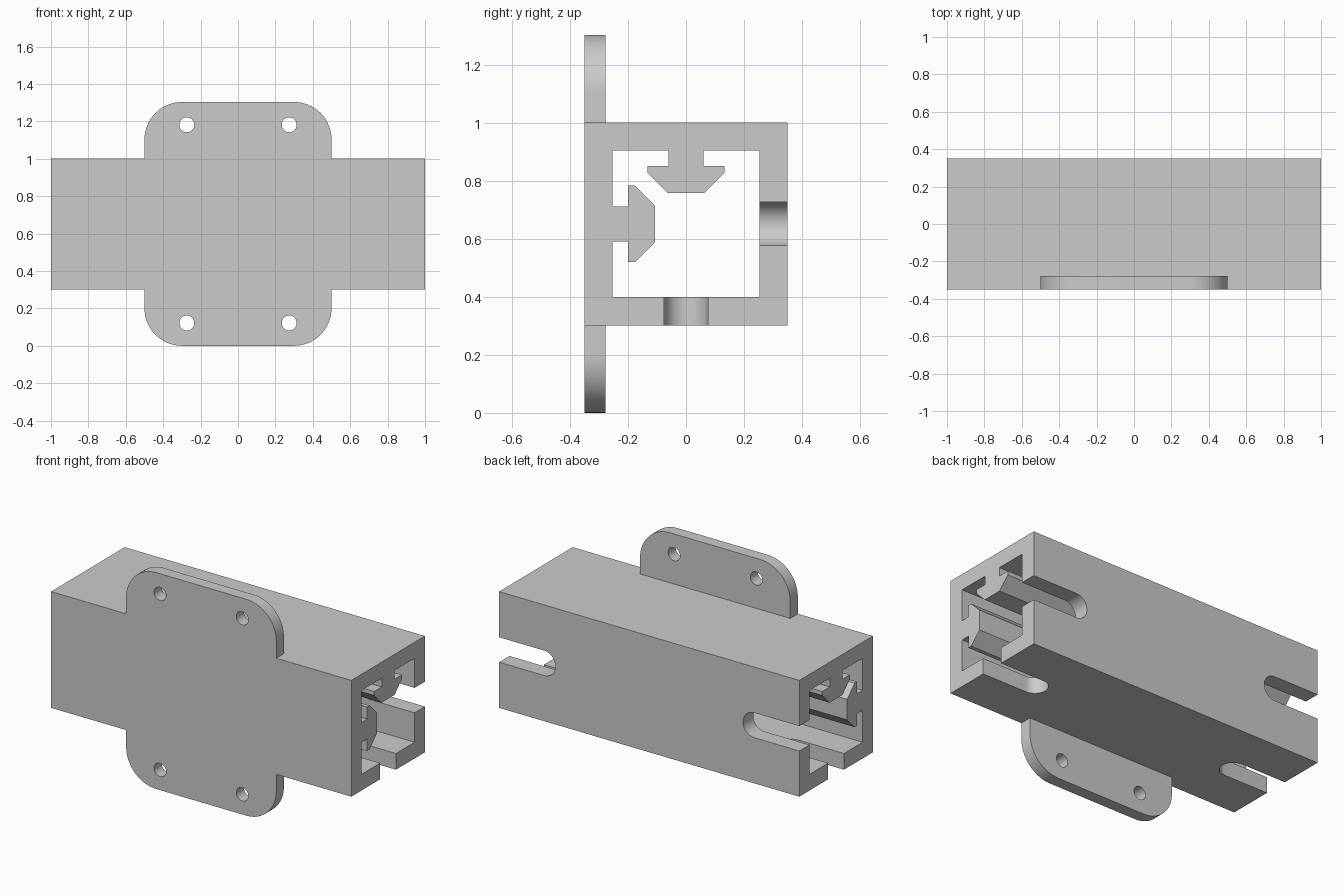
import bpy, bmesh
from math import cos, sin, pi

if "Cube" in bpy.data.objects:
    bpy.data.objects.remove(bpy.data.objects["Cube"])

ZC = 0.6515      # height of the tube axis
HALF = 0.35      # half width of the square tube
INNER = 0.2525   # half width of the cavity

grey = bpy.data.materials.new("plain_grey")
grey.use_nodes = True
grey.diffuse_color = (0.6, 0.6, 0.6, 1)
grey.node_tree.nodes["Principled BSDF"].inputs["Base Color"].default_value = (0.6, 0.6, 0.6, 1)


def arc(cx, cy, r, start, end, steps=16):
    angles = [start + (end - start) * i / steps for i in range(steps + 1)]
    return [(cx + r * cos(a), cy + r * sin(a)) for a in angles]


def prism(name, outline, place, lo, hi):
    """Extrude a flat outline from lo to hi; place maps (u, v, depth) to x, y, z."""
    bm = bmesh.new()
    base = [bm.verts.new(place(u, v, lo)) for u, v in outline]
    top = [bm.verts.new(place(u, v, hi)) for u, v in outline]
    bm.faces.new(base)
    bm.faces.new(top)
    n = len(base)
    for i in range(n):
        j = (i + 1) % n
        bm.faces.new((base[i], base[j], top[j], top[i]))
    bmesh.ops.recalc_face_normals(bm, faces=bm.faces)
    mesh = bpy.data.meshes.new(name)
    bm.to_mesh(mesh)
    bm.free()
    mesh.materials.append(grey)
    obj = bpy.data.objects.new(name, mesh)
    bpy.context.collection.objects.link(obj)
    return obj


def cut(obj, cutters):
    """Subtract every cutter, then discard it."""
    bpy.context.view_layer.objects.active = obj
    for cutter in cutters:
        mod = obj.modifiers.new("cut", "BOOLEAN")
        mod.operation = "DIFFERENCE"
        mod.solver = "EXACT"
        mod.object = cutter
        bpy.ops.object.modifier_apply(modifier=mod.name)
        bpy.data.objects.remove(cutter)


def along_x(u, v, d):
    return (d, u, ZC + v)


def along_y(u, v, d):
    return (u, d, ZC + v)


def along_z(u, v, d):
    return (u, v, ZC + d)


# Square tube
square = [(-HALF, -HALF), (HALF, -HALF), (HALF, HALF), (-HALF, HALF)]
tube = prism("square_tube", square, along_x, -1, 1)

# Cavity outline, stepping around a T-shaped rail on the top and front walls
rail = [(0.06, INNER), (0.06, 0.2), (0.132, 0.2), (0.132, 0.176), (0.062, 0.106)]
top_rail = rail + [(-u, v) for u, v in reversed(rail)]
front_rail = [(-v, u) for u, v in top_rail]
cavity = ([(-INNER, -INNER), (INNER, -INNER), (INNER, INNER)] + top_rail
          + [(-INNER, INNER)] + front_rail)
cutters = [prism("cavity_cutter", cavity, along_x, -1.1, 1.1)]

# Round-ended slots at both ends of the back and bottom walls
for side in (-1, 1):
    slot = [(side * u, v) for u, v in
            [(1.1, 0.075)] + arc(0.7, 0, 0.075, pi / 2, 3 * pi / 2, 24) + [(1.1, -0.075)]]
    cutters.append(prism("back_slot_cutter", slot, along_y, 0.2, 0.4))
    cutters.append(prism("bottom_slot_cutter", slot, along_z, -0.4, -0.2))
cut(tube, cutters)

# Mounting tabs above and below, flush with the front wall
parts = [tube]
for name, s in (("upper_mounting_tab", 1), ("lower_mounting_tab", -1)):
    outline = ([(-0.5, HALF), (0.5, HALF)] + arc(0.3, 0.4515, 0.2, 0, pi / 2)
               + arc(-0.3, 0.4515, 0.2, pi / 2, pi))
    tab = prism(name, [(u, s * v) for u, v in outline], along_y, -HALF, -0.2775)
    cut(tab, [prism("hole_cutter", arc(x, s * 0.53, 0.04, 0, 2 * pi, 32)[:-1],
                    along_y, -0.4, -0.2) for x in (-0.274, 0.274)])
    parts.append(tab)

# Smooth rounded walls, crisp edges elsewhere
bpy.ops.object.select_all(action="DESELECT")
for obj in parts:
    obj.select_set(True)
bpy.context.view_layer.objects.active = tube
bpy.ops.object.shade_smooth_by_angle(angle=pi / 6)
